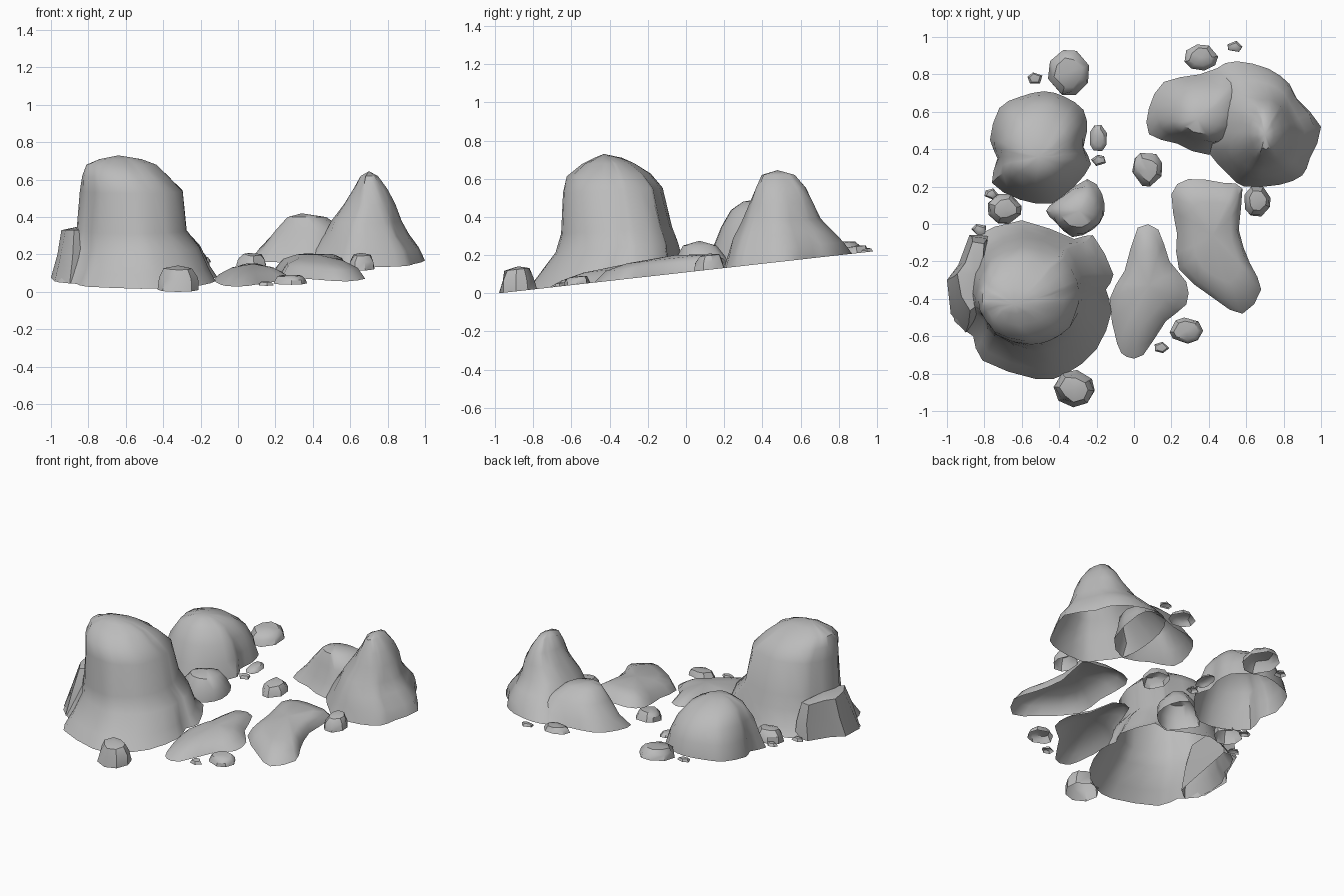
import bpy
import bmesh
import math
import random
from mathutils import Vector

random.seed(4)
SLOPE = 0.112

default = bpy.data.objects.get("Cube")
if default:
    bpy.data.objects.remove(default, do_unlink=True)

stone = bpy.data.materials.new("stone grey")
stone.use_nodes = True
grey = (0.5, 0.5, 0.5, 1)
stone.diffuse_color = grey
stone.node_tree.nodes["Principled BSDF"].inputs["Base Color"].default_value = grey


def ground(y):
    """Height of the sloping ground that every rock stands on."""
    return SLOPE * (y + 0.98)


def bounds(points):
    xs, ys = zip(*points)
    return min(xs), max(xs), min(ys), max(ys)


def refine(points):
    """Insert a smoothly interpolated point on every side of a closed outline."""
    pts = [Vector(p) for p in points]
    n = len(pts)
    result = []
    for i in range(n):
        before, here, after, beyond = (pts[(i + k) % n] for k in (-1, 0, 1, 2))
        mid = (here + after) * 0.56 - (before + beyond) * 0.06
        result += [tuple(here), tuple(mid)]
    return result


def finish(name, bm, angle):
    bmesh.ops.recalc_face_normals(bm, faces=bm.faces)
    # the open base can mislead the recalculation, so check the cap
    bm.faces.ensure_lookup_table()
    if bm.faces[-1].normal.z < 0:
        bmesh.ops.reverse_faces(bm, faces=bm.faces)
    mesh = bpy.data.meshes.new(name)
    bm.to_mesh(mesh)
    bm.free()
    mesh.materials.append(stone)
    rock = bpy.data.objects.new(name, mesh)
    bpy.context.collection.objects.link(rock)
    bpy.ops.object.select_all(action='DESELECT')
    rock.select_set(True)
    bpy.context.view_layer.objects.active = rock
    bpy.ops.object.shade_smooth_by_angle(angle=math.radians(angle))


def loft_rock(name, outline, levels, peak, lean=0.0, rounding=0.75, rough=0.006, angle=42):
    """Open-bottomed shell: the outline fitted to a box (x0, x1, y0, y1) at each height."""
    x0, x1, y0, y1 = bounds(outline)
    unit = [Vector(((2 * x - x0 - x1) / (x1 - x0), (2 * y - y0 - y1) / (y1 - y0)))
            for x, y in outline]
    base = (ground((y0 + y1) / 2), x0, x1, y0, y1)
    bm = bmesh.new()
    rings = []
    for i, (z, a, b, c, d) in enumerate([base] + levels):
        t = i / len(levels)
        tilt = SLOPE * max(1 - t, lean)
        ring = []
        for q in unit:
            p = q.lerp(q.normalized(), math.sqrt(t) * rounding)
            shake = rough * random.uniform(-1, 1) if 0 < i else 0
            x = (a + b) / 2 + p.x * ((b - a) / 2 + shake)
            y = (c + d) / 2 + p.y * ((d - c) / 2 + shake)
            ring.append(bm.verts.new((x, y, z + tilt * (y - (c + d) / 2))))
        rings.append(ring)
    n = len(outline)
    for low, high in zip(rings, rings[1:]):
        for i in range(n):
            j = (i + 1) % n
            bm.faces.new((low[i], low[j], high[j], high[i]))
    tip = bm.verts.new(peak)
    for i in range(n):
        bm.faces.new((rings[-1][i], rings[-1][(i + 1) % n], tip))
    finish(name, bm, angle)


def small_rock(name, x, y, wide, deep, high, sides=8, top=0.66):
    """Chipped stone with steep sides and a broken top."""
    turn = random.uniform(0, math.tau)
    outline = []
    for i in range(sides):
        a = turn + math.tau * (i + random.uniform(-0.2, 0.2)) / sides
        outline.append((math.cos(a), math.sin(a)))
    a, b, c, d = bounds(outline)
    outline = [(x + wide * ((px - a) / (b - a) - 0.5), y + deep * ((py - c) / (d - c) - 0.5))
               for px, py in outline]
    levels = []
    for f, s in ((0.5, 0.9), (0.88, top)):
        w, e = wide * s / 2, deep * s / 2
        levels.append((ground(y) + high * f, x - w, x + w, y - e, y + e))
    loft_rock(name, outline, levels, (x, y, ground(y) + high),
              lean=1, rounding=0.3, rough=0.05 * wide, angle=36)


# Tall flat-topped tower
loft_rock("tower_rock",
          refine([(-.6, .02), (-.32, -.08), (-.22, -.06), (-.11, -.27), (-.15, -.35),
                  (-.12, -.47), (-.2, -.67), (-.36, -.8), (-.52, -.83), (-.81, -.73),
                  (-.86, -.6), (-.96, -.52), (-.98, -.32), (-.92, -.22), (-.87, -.08)]),
          [(.13, -.93, -.15, -.77, -.01),
           (.24, -.88, -.2, -.68, -.04),
           (.33, -.86, -.27, -.65, -.07),
           (.54, -.84, -.29, -.65, -.12),
           (.62, -.83, -.37, -.62, -.18),
           (.68, -.81, -.44, -.54, -.27),
           (.71, -.74, -.52, -.48, -.34)],
          (-.64, -.43, .73), rounding=.95)

# Broken block leaning on the outer side of the tower
loft_rock("side_buttress",
          [(-.88, -.06), (-.78, -.06), (-.8, -.3), (-.82, -.52), (-.9, -.58), (-.98, -.48),
           (-1, -.3), (-.94, -.22)],
          [(.2, -.97, -.78, -.53, -.07),
           (.33, -.94, -.8, -.46, -.1)],
          (-.85, -.27, .35), rounding=.1, angle=32)

# Rounded boulder behind the tower
loft_rock("round_boulder",
          refine([(-.48, .71), (-.37, .68), (-.27, .61), (-.25, .5), (-.27, .41), (-.23, .32),
                  (-.32, .2), (-.44, .11), (-.61, .13), (-.76, .22), (-.73, .35), (-.77, .45),
                  (-.72, .62), (-.61, .68)]),
          [(.26, -.75, -.25, .14, .69),
           (.36, -.72, -.29, .18, .64),
           (.44, -.67, -.35, .24, .55),
           (.48, -.58, -.43, .3, .44)],
          (-.51, .36, .49))

# Pointed peak and its lower shoulder
loft_rock("peak_rock",
          refine([(.55, .87), (.72, .83), (.83, .75), (.87, .67), (1, .52), (.94, .35),
                  (.9, .26), (.78, .21), (.59, .2), (.51, .26), (.4, .38), (.37, .52),
                  (.38, .7), (.44, .83)]),
          [(.24, .41, .97, .22, .83),
           (.31, .46, .91, .25, .77),
           (.38, .5, .87, .29, .71),
           (.47, .57, .84, .33, .67),
           (.55, .62, .8, .36, .63),
           (.62, .66, .75, .4, .57)],
          (.7, .48, .645))
loft_rock("peak_shoulder",
          refine([(.08, .62), (.16, .76), (.35, .8), (.55, .86), (.62, .78), (.58, .5),
                  (.4, .37), (.23, .43), (.08, .48)]),
          [(.24, .12, .61, .42, .81),
           (.33, .2, .57, .44, .75),
           (.4, .26, .47, .48, .66)],
          (.34, .56, .42))

# Low slabs lying on the slope
loft_rock("centre_slab",
          refine([(.02, -.02), (.13, -.03), (.19, -.2), (.28, -.31), (.28, -.43), (.17, -.52),
                  (.05, -.7), (-.04, -.71), (-.09, -.64), (-.13, -.4), (-.05, -.25)]),
          [(.1, -.1, .25, -.66, -.05),
           (.13, -.04, .19, -.54, -.14)],
          (.08, -.33, .15), lean=1, rounding=.2)
loft_rock("outer_slab",
          refine([(.29, .24), (.48, .22), (.58, .19), (.56, -.03), (.62, -.21), (.68, -.35),
                  (.58, -.48), (.43, -.4), (.24, -.24), (.23, -.05), (.2, .16)]),
          [(.15, .24, .64, -.43, .2),
           (.18, .31, .57, -.32, .12)],
          (.42, -.06, .2), lean=1, rounding=.2)

# Medium stone between the tower and the boulder
loft_rock("middle_stone",
          refine([(-.25, .24), (-.17, .16), (-.16, .05), (-.22, -.03), (-.33, -.07),
                  (-.42, .01), (-.47, .07), (-.41, .13)]),
          [(.19, -.44, -.17, -.06, .21),
           (.25, -.39, -.21, -.02, .16)],
          (-.29, .07, .275))

# Scattered stones: position, width, depth, height
stones = [(-.35, .81, .22, .24, .07), (.36, .89, .18, .14, .04), (.07, .29, .16, .18, .065),
          (.66, .12, .14, .16, .085), (-.69, .08, .18, .16, .09), (.28, -.57, .18, .14, .045),
          (-.32, -.88, .22, .2, .13), (-.19, .46, .09, .14, .025)]
for i, spec in enumerate(stones):
    small_rock(f"loose_stone_{i + 1}", *spec)

# Pebbles
pebbles = [(-.53, .78), (-.19, .34), (.54, .95), (-.76, .16), (-.83, -.03), (.15, -.66)]
for i, (x, y) in enumerate(pebbles):
    small_rock(f"pebble_{i + 1}", x, y, .08, .06, .02, sides=5)
